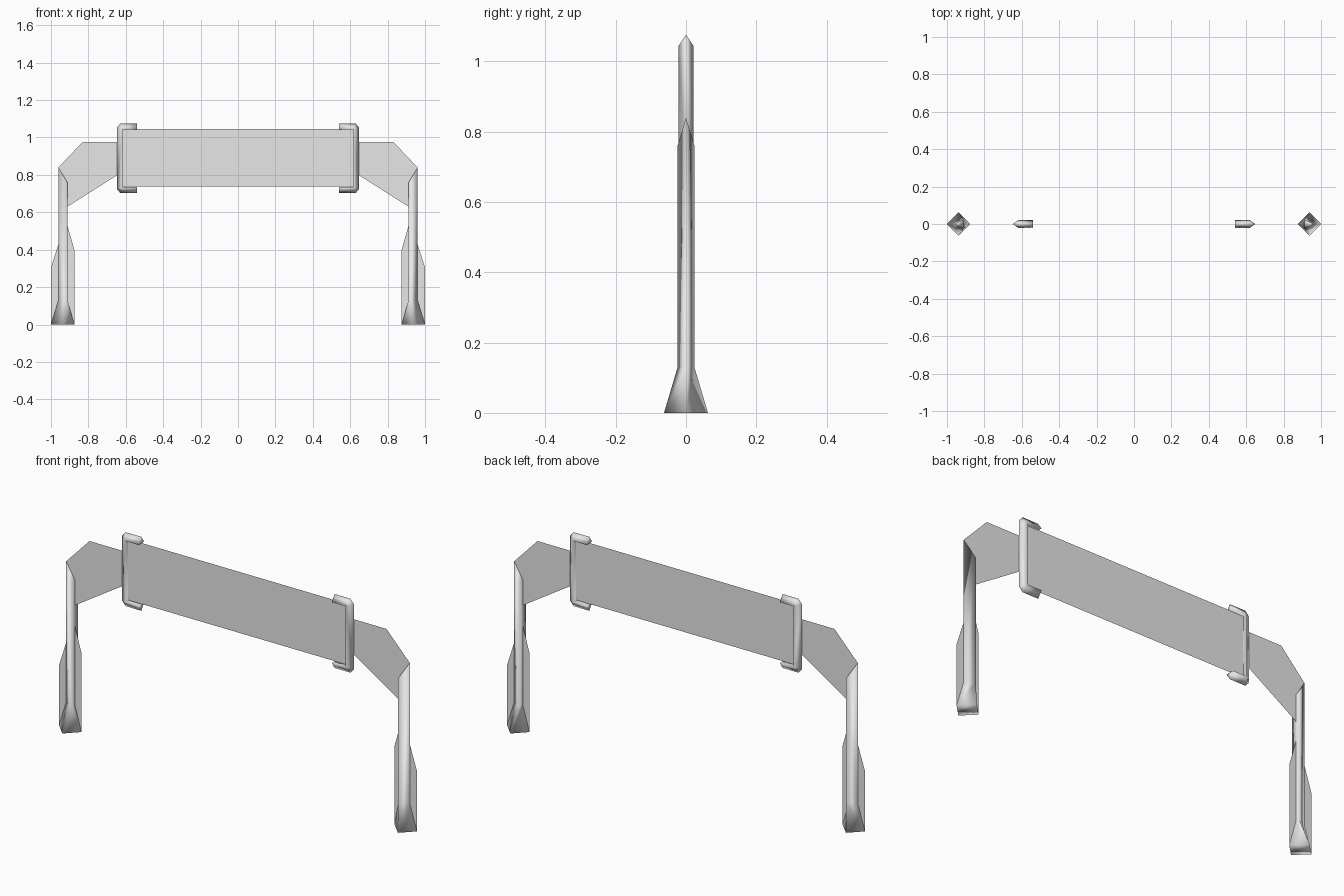
import bpy
import bmesh

cube = bpy.data.objects.get("Cube")
if cube:
    bpy.data.objects.remove(cube, do_unlink=True)

# One light grey material for the whole gantry
GREY = (0.8, 0.8, 0.8, 1)
grey = bpy.data.materials.new("light grey")
grey.use_nodes = True
grey.diffuse_color = GREY
grey.node_tree.nodes["Principled BSDF"].inputs["Base Color"].default_value = GREY


def finish(name, bm, smooth):
    mesh = bpy.data.meshes.new(name)
    bm.to_mesh(mesh)
    bm.free()
    mesh.materials.append(grey)
    for p in mesh.polygons:
        p.use_smooth = smooth
    obj = bpy.data.objects.new(name, mesh)
    bpy.context.collection.objects.link(obj)


def plate(name, outline, side=1):
    """Paper-thin sheet standing in the y = 0 plane."""
    bm = bmesh.new()
    face = bm.faces.new([bm.verts.new((side * x, 0, z)) for x, z in outline])
    face.normal_update()
    if face.normal.y > 0:
        face.normal_flip()
    finish(name, bm, False)


def loft(name, rings, side):
    """Skin closed rings of equal size, cap both ends, smooth the result."""
    bm = bmesh.new()
    loops = [[bm.verts.new((side * x, y, z)) for x, y, z in r] for r in rings]
    for a, b in zip(loops, loops[1:]):
        for i in range(len(a)):
            j = (i + 1) % len(a)
            bm.faces.new((a[i], a[j], b[j], b[i]))
    bm.faces.new(loops[0])
    bm.faces.new(loops[-1])
    bmesh.ops.remove_doubles(bm, verts=bm.verts, dist=0.0005)
    bmesh.ops.recalc_face_normals(bm, faces=bm.faces)
    finish(name, bm, True)


# Sign panel
plate("sign_panel", [(-0.617, 0.737), (0.617, 0.737), (0.617, 1.045), (-0.617, 1.045)])

OUT, IN, HALF = 0.96, 0.912, 0.024   # post ridge, post back, half width
MID, FOOT = 0.9375, 0.0625           # foot centre and half diagonal

for side, label in ((-1, "right"), (1, "left")):
    # Post: ridge facing outward, flaring into a diamond foot, slanted top
    foot = [(MID + FOOT, 0, 0), (MID, FOOT, 0), (MID - FOOT, 0, 0), (MID, -FOOT, 0)]
    rings = [foot]
    for ridge_z, back_z in ((0.13, 0.13), (0.84, 0.76)):
        rings.append([(OUT, 0, ridge_z), (IN, HALF, back_z),
                      (IN, 0, back_z), (IN, -HALF, back_z)])
    loft(label + "_post", rings, side)

    # Fin on the lower post
    plate(label + "_post_fin", [(1, 0), (1, 0.305), (OUT, 0.43), (IN, 0.53),
                                (0.875, 0.4), (0.875, 0)], side)

    # Gusset joining post and sign
    plate(label + "_gusset", [(IN, 0.63), (OUT, 0.84), (0.83, 0.977),
                              (0.617, 0.977), (0.617, 0.817)], side)

    # C-shaped bracket: chamfered outer ridge, square inner edge
    ridge = [(0.54, 1.076), (0.628, 1.076), (0.648, 1.053)]
    inner = [(0.54, 1.043), (0.617, 1.043), (0.617, 1.043)]
    mirror_z = 1.778
    ridge += [(x, mirror_z - z) for x, z in reversed(ridge)]
    inner += [(x, mirror_z - z) for x, z in reversed(inner)]
    rings = [[(rx, 0, rz), (ix, 0.022, iz), (ix, -0.022, iz)]
             for (rx, rz), (ix, iz) in zip(ridge, inner)]
    # The square corner repeats points, so skin only its distinct faces
    bm = bmesh.new()
    cache = {}

    def vert(p):
        if p not in cache:
            cache[p] = bm.verts.new((side * p[0], p[1], p[2]))
        return cache[p]

    def skin(points):
        verts = list(dict.fromkeys(vert(p) for p in points))
        if len(verts) > 2:
            bm.faces.new(verts)

    for a, b in zip(rings, rings[1:]):
        for i in range(3):
            j = (i + 1) % 3
            skin((a[i], a[j], b[j], b[i]))
    skin(rings[0])
    skin(rings[-1])
    bmesh.ops.recalc_face_normals(bm, faces=bm.faces)
    finish(label + "_bracket", bm, True)
